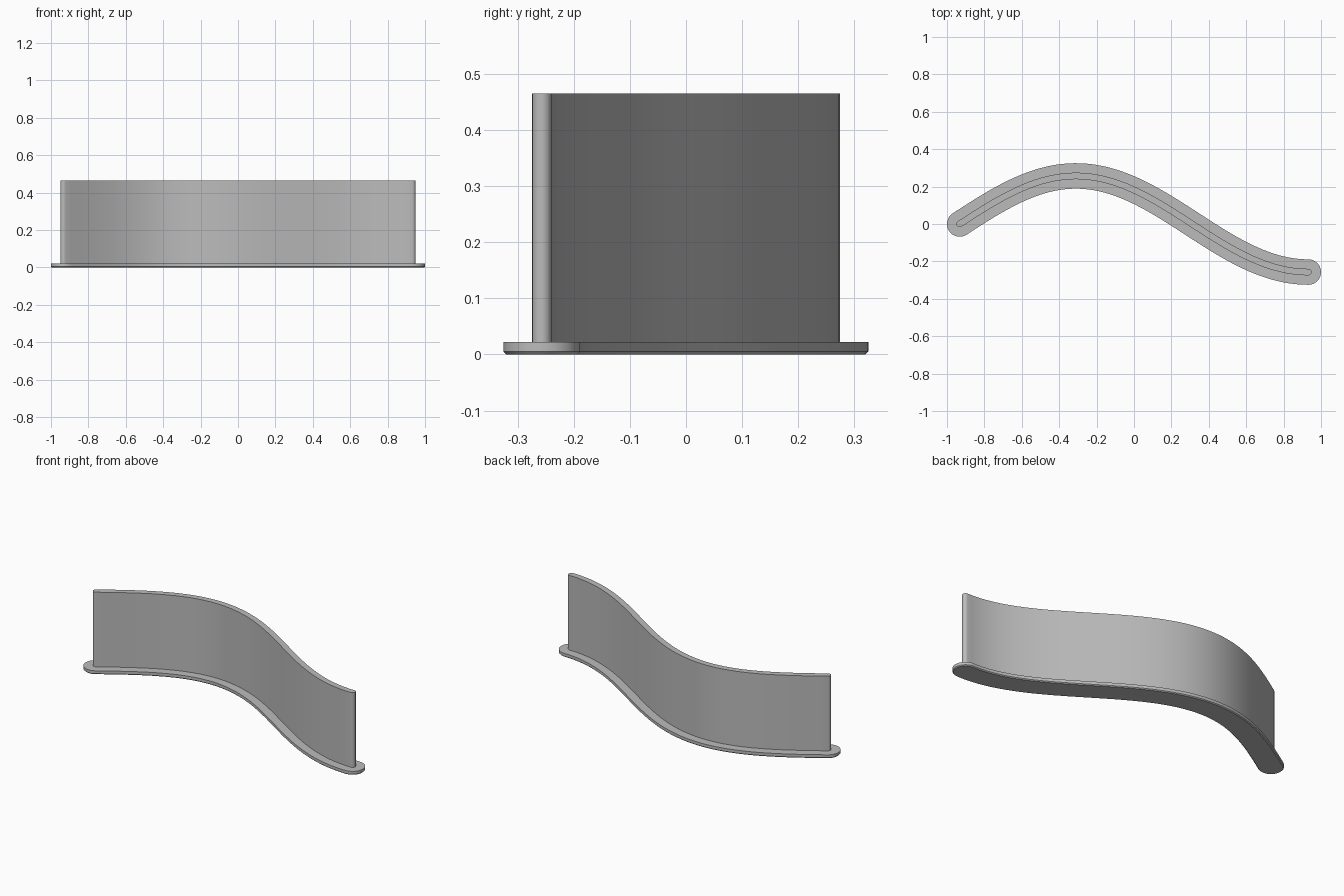
import bpy
import bmesh
from math import sin, cos, pi, atan, atan2

if "Cube" in bpy.data.objects:
    bpy.data.objects.remove(bpy.data.objects["Cube"])

START, END = -0.932, 0.932
AMP = 0.257
FREQ = pi * 3 / (2 * (END - START))
STEPS = 64

grey = bpy.data.materials.new("plain grey")
grey.use_nodes = True
colour = (0.5, 0.5, 0.5, 1)
grey.diffuse_color = colour
grey.node_tree.nodes["Principled BSDF"].inputs["Base Color"].default_value = colour


def wave(x):
    """Centre line height and heading at x."""
    a = FREQ * (x - START)
    return AMP * sin(a), atan(AMP * FREQ * cos(a))


def outline(half, cap_steps):
    """Closed round-ended band around the centre line, anticlockwise."""
    xs = [START + (END - START) * i / STEPS for i in range(STEPS + 1)]
    pts = []
    for side, run in ((-1, xs), (1, xs[::-1])):
        for x in run:
            y, h = wave(x)
            pts.append((x - side * half * sin(h), y + side * half * cos(h)))
        # Round cap at the end of this run
        x = run[-1]
        y, h = wave(x)
        for i in range(1, cap_steps):
            a = h + side * pi / 2 + pi * i / cap_steps
            pts.append((x + half * cos(a), y + half * sin(a)))
    return pts


def band(name, layers, cap_steps):
    """Stack of outlines (half width, z) joined by side walls and closed."""
    bm = bmesh.new()
    rings = [[bm.verts.new((x, y, z)) for x, y in outline(half, cap_steps)]
             for half, z in layers]
    n = len(rings[0])
    for low, high in zip(rings, rings[1:]):
        for i in range(n):
            j = (i + 1) % n
            bm.faces.new((low[i], low[j], high[j], high[i]))
    # Top and bottom strips, paired across the centre line
    right, left = STEPS + 1, 2 * STEPS + cap_steps
    for ring, up in ((rings[0], False), (rings[-1], True)):
        faces = [[ring[i], ring[i + 1], ring[left - i - 1], ring[left - i]]
                 for i in range(STEPS)]
        faces.append(ring[STEPS:STEPS + cap_steps + 1])
        faces.append(ring[left:] + [ring[0]])
        for f in faces:
            bm.faces.new(f if up else f[::-1])
    bmesh.ops.recalc_face_normals(bm, faces=bm.faces)
    mesh = bpy.data.meshes.new(name)
    bm.to_mesh(mesh)
    bm.free()
    mesh.materials.append(grey)
    obj = bpy.data.objects.new(name, mesh)
    bpy.context.collection.objects.link(obj)
    bpy.ops.object.select_all(action="DESELECT")
    obj.select_set(True)
    bpy.context.view_layer.objects.active = obj
    bpy.ops.object.shade_smooth_by_angle(angle=pi / 6)
    return obj


# Flat foot with a small chamfer underneath
band("base_plate", [(0.063, 0), (0.068, 0.005), (0.068, 0.022)], 16)
# Thin upright wall following the same wave
band("wavy_wall", [(0.0175, 0.022), (0.0175, 0.465)], 8)
